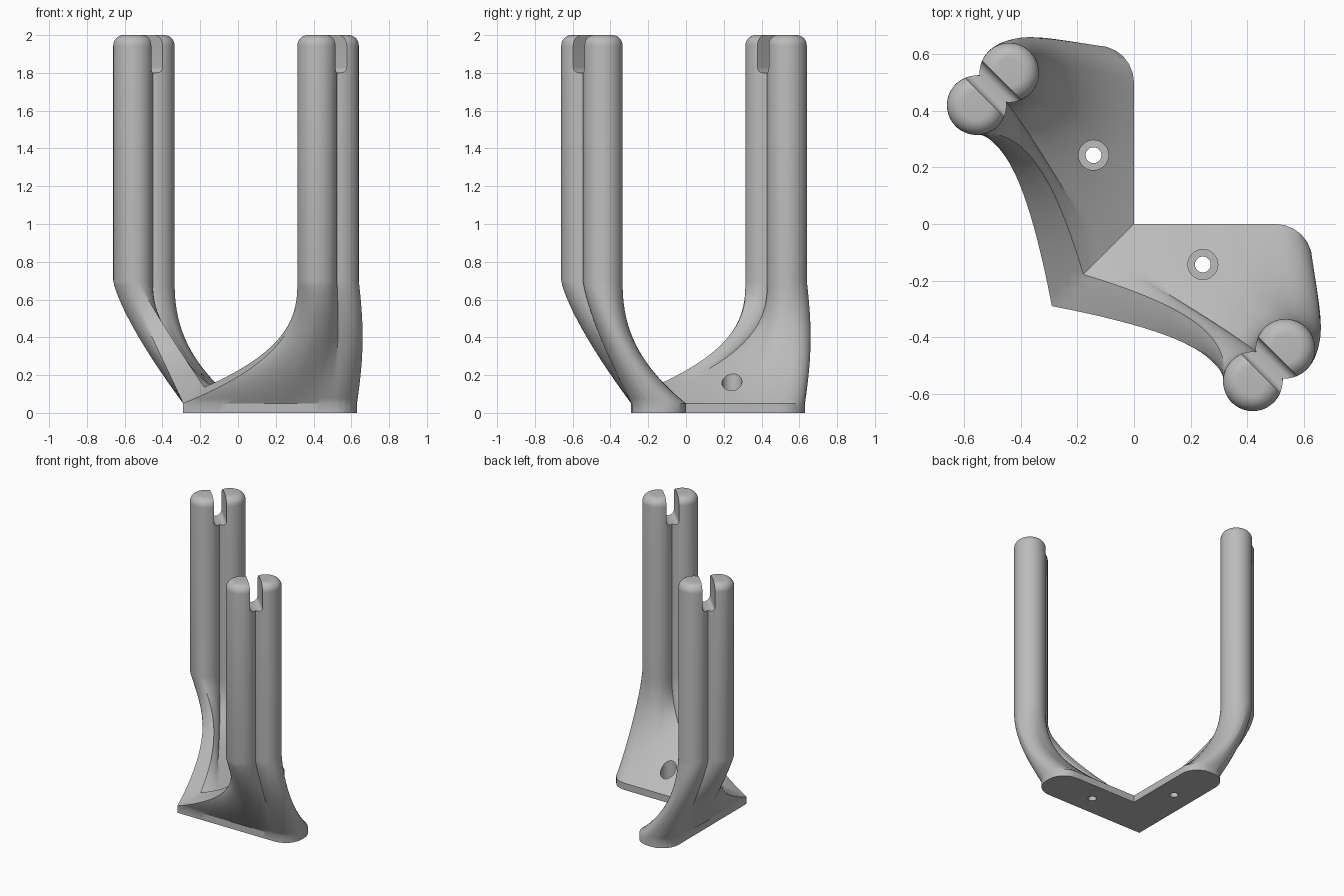
import bpy, bmesh, math
from mathutils import Matrix, Vector

cube = bpy.data.objects.get("Cube")
if cube:
    bpy.data.objects.remove(cube, do_unlink=True)

grey = bpy.data.materials.new("plain grey")
grey.use_nodes = True
grey.diffuse_color = (0.5, 0.5, 0.5, 1)
grey.node_tree.nodes["Principled BSDF"].inputs["Base Color"].default_value = grey.diffuse_color

PLATE, BEND_TOP, TOP, FILLET = 0.05, 0.7, 2.0, 0.055
MID, HALF_GAP, RADIUS = Vector((0.477, -0.498)), 0.0815, 0.105


def twin_rod(angle, radius):
    """Point on the outline of two overlapping rods."""
    a = math.radians(angle)
    phi = a - math.pi / 4
    reach = HALF_GAP * abs(math.cos(phi))
    reach += math.sqrt(max(0, radius ** 2 - (HALF_GAP * math.sin(phi)) ** 2))
    return MID + reach * Vector((math.cos(a), math.sin(a)))


def corner(cx, cy, start, a0, a1, k0, k1, n=6):
    """Rounded foot corner: x, y, rod angle, x power, y power."""
    out = []
    for i in range(n + 1):
        f = i / n
        a = math.radians(start + 90 * f)
        out.append((cx + 0.13 * math.cos(a), cy + 0.13 * math.sin(a),
                    a0 + (a1 - a0) * f, 2.2, k0 + (k1 - k0) * f))
    return out


# Foot outline matched to angles around the rods
keys = [(-0.4, -0.12, 190, 2.6, 1.1), (-0.29, -0.29, 212, 2.6, 1.0),
        (0.2, -0.29, 248, 2.6, 1.3)]
keys += corner(0.5, -0.16, -90, 315, 375, 1.3, 1.6)
keys += corner(0.5, -0.13, 0, 382, 425, 1.9, 2.4)
keys += [(0.2, 0, 465, 2.6, 2.4), (-0.3, 0, 495, 2.6, 2.4)]
keys.append((-0.4, -0.12, 550, 2.6, 1.1))

samples = []
for a, b in zip(keys, keys[1:]):
    steps = int((b[2] - a[2]) / 4) + 1
    for i in range(steps):
        samples.append([p + (q - p) * i / steps for p, q in zip(a, b)])


def foot_point(s, t):
    x, y, angle, kx, ky = s
    p = twin_rod(angle, RADIUS)
    bulge = 0.022 * math.sin(math.pi * t) * min(1, max(0, (x - 0.4) / 0.23))
    return (p.x + (x - p.x) * (1 - t) ** kx + bulge,
            p.y + (y - p.y) * (1 - t) ** ky, PLATE + (BEND_TOP - PLATE) * t)


# Rings: plate, flared foot, straight rods, rounded tips
rings = [[foot_point(s, 0)[:2] + (0,) for s in samples]]
rings += [[foot_point(s, i / 24) for s in samples] for i in range(25)]
for i in range(9):
    a = math.pi / 2 * i / 8
    z = TOP - FILLET + FILLET * math.sin(a)
    r = RADIUS - FILLET * (1 - math.cos(a))
    rings.append([(*twin_rod(s[2], r), z) for s in samples])

bm = bmesh.new()
loops = [[bm.verts.new(p) for p in ring] for ring in rings]
count = len(samples)
for low, high in zip(loops, loops[1:]):
    for i in range(count):
        j = (i + 1) % count
        bm.faces.new((low[i], low[j], high[j], high[i]))
bm.faces.new(loops[0][::-1])
bm.faces.new(loops[-1])

# Mitre the arm on the diagonal, then reflect it to make the second arm
bmesh.ops.bisect_plane(bm, geom=bm.verts[:] + bm.edges[:] + bm.faces[:], dist=1e-5,
                       plane_co=(0, 0, 0), plane_no=(-1, 1, 0), clear_outer=True)
copy = bmesh.ops.duplicate(bm, geom=bm.verts[:] + bm.edges[:] + bm.faces[:])["geom"]
for v in copy:
    if isinstance(v, bmesh.types.BMVert):
        v.co.x, v.co.y = v.co.y, v.co.x
bmesh.ops.reverse_faces(bm, faces=[f for f in copy if isinstance(f, bmesh.types.BMFace)])
bmesh.ops.remove_doubles(bm, verts=bm.verts, dist=1e-4)
bmesh.ops.recalc_face_normals(bm, faces=bm.faces)
mesh = bpy.data.meshes.new("forked_bracket")
bm.to_mesh(mesh)
bm.free()
mesh.materials.append(grey)
bracket = bpy.data.objects.new("forked_bracket", mesh)
bpy.context.collection.objects.link(bracket)
bpy.context.view_layer.objects.active = bracket
bracket.select_set(True)


def cut(build):
    """Subtract a temporary solid from the bracket."""
    cb = bmesh.new()
    build(cb)
    cm = bpy.data.meshes.new("cutter")
    cb.to_mesh(cm)
    cb.free()
    cm.materials.append(grey)
    cutter = bpy.data.objects.new("cutter", cm)
    cutter.hide_render = True
    bpy.context.collection.objects.link(cutter)
    mod = bracket.modifiers.new("cut", "BOOLEAN")
    mod.operation, mod.solver, mod.object = "DIFFERENCE", "EXACT", cutter
    bpy.ops.object.modifier_apply(modifier=mod.name)
    bpy.data.objects.remove(cutter, do_unlink=True)


def drill(x, y, radius, z0, z1):
    place = Matrix.Translation((x, y, (z0 + z1) / 2))
    cut(lambda b: bmesh.ops.create_cone(b, cap_ends=True, segments=40, radius1=radius,
                                        radius2=radius, depth=z1 - z0, matrix=place))


def slot(x, y):
    def build(b):
        bmesh.ops.create_cube(b, size=1, matrix=Matrix.Diagonal((0.085, 0.4, 0.4, 1)))
        edges = [e for e in b.edges if all(v.co.z < 0 for v in e.verts)
                 and abs(e.verts[0].co.x - e.verts[1].co.x) < 0.01]
        bmesh.ops.bevel(b, geom=edges, offset=0.03, segments=6, profile=0.5,
                        affect="EDGES")
        b.transform(Matrix.Translation((x, y, 2.0)) @ Matrix.Rotation(math.pi / 4, 4, "Z"))
    cut(build)


# Screw holes with counterbores, and slots between the rod tips
for swap in (False, True):
    place = (lambda x, y: (y, x)) if swap else (lambda x, y: (x, y))
    drill(*place(0.243, -0.143), 0.053, 0.06, 0.5)
    drill(*place(0.243, -0.143), 0.028, -0.1, 0.2)
    slot(*place(*MID))

bpy.ops.object.shade_smooth_by_angle(angle=math.radians(30))
